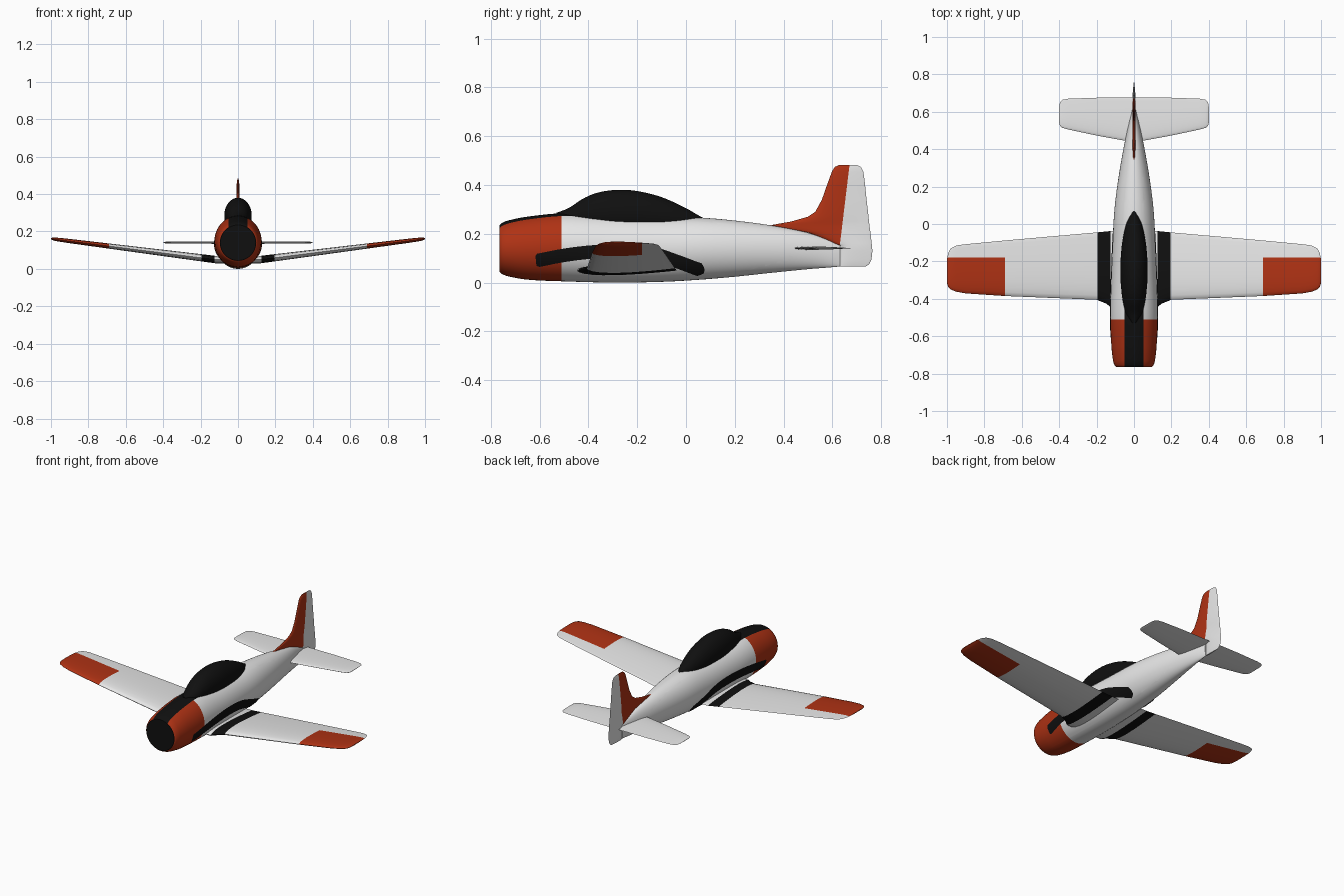
import bpy, bmesh, math
from mathutils import Vector

if "Cube" in bpy.data.objects:
    bpy.data.objects.remove(bpy.data.objects["Cube"])


def material(name, rgb):
    m = bpy.data.materials.new(name)
    m.diffuse_color = (*rgb, 1)
    m.use_nodes = True
    m.node_tree.nodes["Principled BSDF"].inputs["Base Color"].default_value = m.diffuse_color
    return m


MATS = [material("white_paint", (0.8, 0.8, 0.8)),
        material("orange_red_paint", (0.43, 0.032, 0.007)),
        material("black_paint", (0.005, 0.005, 0.005))]
WHITE, RED, BLACK = 0, 1, 2


def curve(table, t):
    """Smooth interpolation of table rows (t, a, b, ...)."""
    n = len(table)
    i = max(k for k in range(n - 1) if table[k][0] <= t or k == 0)
    p, q = table[i], table[i + 1]
    before, after = table[max(i - 1, 0)], table[min(i + 2, n - 1)]
    d = q[0] - p[0]
    u = (t - p[0]) / d
    out = []
    for c in range(1, len(p)):
        m0 = (q[c] - before[c]) / (q[0] - before[0]) * d
        m1 = (after[c] - p[c]) / (after[0] - p[0]) * d
        out.append((2*u**3 - 3*u*u + 1) * p[c] + (u**3 - 2*u*u + u) * m0
                   + (3*u*u - 2*u**3) * q[c] + (u**3 - u*u) * m1)
    return out


def make(name, bm, cuts=(), rule=lambda c: WHITE, closed=True):
    """Cut the mesh along colour borders, colour by rule, add the object."""
    for co, no in cuts:
        bmesh.ops.bisect_plane(bm, geom=bm.verts[:] + bm.edges[:] + bm.faces[:],
                               dist=1e-5, plane_co=co, plane_no=no)
    if closed:
        bmesh.ops.recalc_face_normals(bm, faces=bm.faces[:])
    for f in bm.faces:
        f.material_index = rule(f.calc_center_median())
    me = bpy.data.meshes.new(name)
    bm.to_mesh(me)
    bm.free()
    for m in MATS:
        me.materials.append(m)
    ob = bpy.data.objects.new(name, me)
    bpy.context.collection.objects.link(ob)
    bpy.ops.object.select_all(action='DESELECT')
    ob.select_set(True)
    bpy.context.view_layer.objects.active = ob
    bpy.ops.object.shade_smooth_by_angle(angle=math.radians(40))
    return ob


def loft(rings):
    bm = bmesh.new()
    rows = [[bm.verts.new(p) for p in r] for r in rings]
    n = len(rows[0])
    for a, b in zip(rows, rows[1:]):
        for j in range(n):
            k = (j + 1) % n
            bm.faces.new((a[j], a[k], b[k], b[j]))
    bm.faces.new(rows[0])
    bm.faces.new(rows[-1])
    return bm


def body_rings(table, sub=6, n=48):
    """Elliptical rings from rows (y, half width, top, bottom)."""
    ys = [p[0] + (q[0] - p[0]) * k / sub for p, q in zip(table, table[1:]) for k in range(sub)]
    rings = []
    for y in ys + [table[-1][0]]:
        w, top, bot = curve(table, y)
        c, h = (top + bot) / 2, (top - bot) / 2
        rings.append([(w * math.cos(a), y, c + h * math.sin(a))
                      for a in (2 * math.pi * j / n for j in range(n))])
    return rings


def foil(lead, trail, half, n=12):
    """Closed airfoil outline as (chord position, offset) pairs."""
    pts = []
    for j in range(-n, n):
        t = (1 - math.cos(math.pi * j / n)) / 2
        y = 10 * (0.2969 * math.sqrt(t) - 0.126 * t - 0.3516 * t**2 + 0.2843 * t**3 - 0.1015 * t**4)
        y = max(y, 0.05)
        if j == 0:
            y = 0
        pts.append((lead + (trail - lead) * t, math.copysign(y * half, j)))
    return pts


def wing_rings(table, z0, slope):
    """Mirrored rings from rows (x, leading y, trailing y, half thickness)."""
    full = [(-r[0], *r[1:]) for r in reversed(table)] + list(table)
    return [[(x, y, z0 + slope * abs(x) + o) for y, o in foil(l, t, h)] for x, l, t, h in full]


# Fuselage: red cowling, black nose disc and black anti-glare strip
BODY = [(-.765, .095, .235, .045), (-.755, .104, .244, .036), (-.73, .112, .254, .026),
        (-.65, .121, .270, .012), (-.5, .127, .284, .005), (-.3, .122, .275, .0),
        (-.1, .114, .269, .003), (.06, .106, .266, .012), (.2, .09, .254, .024),
        (.35, .066, .234, .04), (.5, .037, .204, .055), (.6, .014, .168, .063),
        (.632, .006, .152, .066)]


def body_colour(c):
    if c.y < -.764 or (c.y < -.45 and abs(c.x) < .05 and c.z > .14):
        return BLACK
    return RED if c.y < -.51 else WHITE


make("fuselage", loft(body_rings(BODY)),
     [((0, -.51, 0), (0, 1, 0)), ((0, -.45, 0), (0, 1, 0)),
      ((.05, 0, 0), (1, 0, 0)), ((-.05, 0, 0), (1, 0, 0))], body_colour)

# Canopy
CANOPY = [(-.53, .012, .286, .262), (-.48, .042, .306, .23), (-.42, .058, .345, .21),
          (-.36, .067, .369, .2), (-.28, .073, .38, .19), (-.2, .072, .375, .19),
          (-.1, .063, .35, .19), (0, .042, .305, .2), (.05, .02, .276, .22),
          (.075, .006, .263, .24)]
make("canopy", loft(body_rings(CANOPY)), rule=lambda c: BLACK)

# Main wing: black walkways at the root, red tip panels
WING = [(.0, -.46, -.035, .02), (.12, -.447, -.037, .02), (.15, -.425, -.04, .02),
        (.2, -.405, -.045, .0195), (.69, -.385, -.088, .014), (.9, -.371, -.108, .0115),
        (.95, -.362, -.115, .0105), (.98, -.35, -.13, .009), (.993, -.336, -.155, .006),
        (1.0, -.315, -.19, .002)]


def wing_colour(c):
    if .125 < abs(c.x) < .195:
        return BLACK
    return RED if abs(c.x) > .69 and c.y < -.18 else WHITE


make("wing", loft(wing_rings(WING[1:], .0345, .127)),
     [((s * x, 0, 0), (1, 0, 0)) for s in (-1, 1) for x in (.125, .195, .69)]
     + [((0, -.18, 0), (0, 1, 0))], wing_colour)

# Tailplane
TAIL = [(.02, .44, .675, .007), (.2, .473, .675, .0065), (.35, .505, .67, .006),
        (.383, .514, .664, .005), (.396, .525, .65, .003), (.4, .54, .625, .001)]
make("tailplane", loft(wing_rings(TAIL, .141, 0)))

# Fin and rudder: rows (z, leading y, trailing y, half thickness)
FIN = [(.065, .632, .735, .004), (.075, .632, .75, .006), (.095, .632, .76, .007),
       (.13, .632, .764, .008), (.152, .632, .762, .008), (.16, .605, .761, .008),
       (.205, .5, .756, .008), (.234, .34, .752, .008), (.25, .43, .75, .008),
       (.27, .5, .748, .008), (.29, .53, .746, .008), (.34, .557, .74, .008),
       (.4, .578, .734, .0075), (.455, .598, .727, .007), (.474, .61, .717, .005),
       (.482, .628, .7, .002)]
make("fin_and_rudder", loft([[(o, y, z) for y, o in foil(l, t, h)] for z, l, t, h in FIN]),
     [((0, .63, .15), (0, 1, -.121)), ((0, 0, .152), (0, 0, 1))],
     lambda c: RED if c.z > .152 and c.y - .63 < .121 * (c.z - .15) else WHITE)

# Black exhaust sweeps: thin plates that follow the fuselage sides
SWEEP = [(-.615, .09), (-.5, .112), (-.38, .126), (-.25, .129), (-.13, .117),
         (-.03, .085), (.03, .063), (.075, .048)]


def sweep(name, side):
    bm = bmesh.new()
    steps, across, rows = 70, 8, []
    y0, y1 = SWEEP[0][0], SWEEP[-1][0]
    for i in range(steps + 1):
        y = y0 + (y1 - y0) * i / steps
        z = curve(SWEEP, y)[0]
        slope = (curve(SWEEP, min(y + .004, y1))[0] - curve(SWEEP, max(y - .004, y0))[0]) / .008
        d = Vector((-slope, 1)).normalized()
        end = min(1, (y - y0) / .008 + .75, (y1 - y) / .025 + .3)
        row = []
        for j in range(across + 1):
            o = .027 * end * (2 * j / across - 1)
            py, pz = y + d.x * o, z + d.y * o
            w, top, bot = curve(BODY, py)
            c, h = (top + bot) / 2, (top - bot) / 2
            r = ((pz - c) / h)
            x = w * math.sqrt(max(0, 1 - r * r)) + .0025
            row.append(bm.verts.new((side * x, py, pz + .0025 * r)))
        rows.append(row)
    for a, b in zip(rows, rows[1:]):
        for j in range(across):
            f = (a[j], b[j], b[j + 1], a[j + 1])
            bm.faces.new(f if side > 0 else f[::-1])
    make(name, bm, rule=lambda c: BLACK, closed=False)


sweep("right_exhaust_sweep", 1)
sweep("left_exhaust_sweep", -1)
